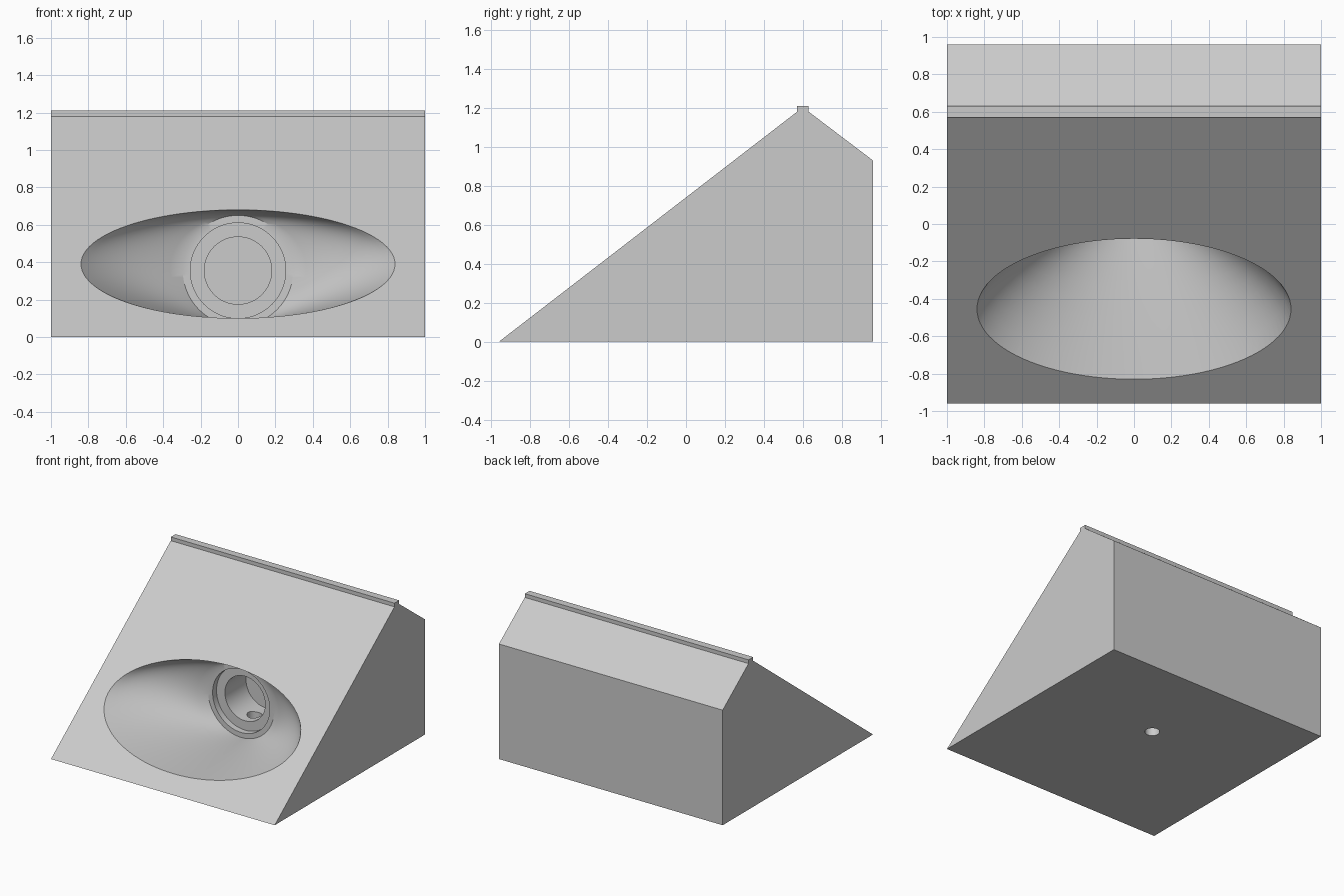
import bpy, bmesh, math
from mathutils import Vector

cube = bpy.data.objects.get("Cube")
if cube:
    bpy.data.objects.remove(cube, do_unlink=True)

SEG = 96

grey = bpy.data.materials.new("light_grey")
grey.use_nodes = True
grey.diffuse_color = (0.6, 0.6, 0.6, 1)
grey.node_tree.nodes["Principled BSDF"].inputs["Base Color"].default_value = (0.6, 0.6, 0.6, 1)


def loft(name, rings):
    """Closed solid through a series of rings with equal point counts."""
    bm = bmesh.new()
    loops = [[bm.verts.new(p) for p in ring] for ring in rings]
    for a, b in zip(loops, loops[1:]):
        for i in range(len(a)):
            j = (i + 1) % len(a)
            bm.faces.new((a[i], a[j], b[j], b[i]))
    bm.faces.new(loops[0])
    bm.faces.new(loops[-1])
    bmesh.ops.recalc_face_normals(bm, faces=bm.faces)
    mesh = bpy.data.meshes.new(name)
    bm.to_mesh(mesh)
    bm.free()
    mesh.materials.append(grey)
    obj = bpy.data.objects.new(name, mesh)
    bpy.context.collection.objects.link(obj)
    return obj


def ring(center, across, up):
    """Ellipse spanned by two half-axis vectors."""
    c, u, v = Vector(center), Vector(across), Vector(up)
    angles = [math.tau * i / SEG for i in range(SEG)]
    return [c + u * math.cos(t) + v * math.sin(t) for t in angles]


def disc(radius, y):
    return ring((0, y, 0.355), (radius, 0, 0), (0, 0, radius))


# Wedge body with the narrow ridge strip along its top
profile = [(-0.96, 0), (0.96, 0), (0.96, 0.93), (0.63, 1.18),
           (0.63, 1.21), (0.57, 1.21), (0.57, 1.18)]
body = loft("wedge_body", [[(x, y, z) for y, z in profile] for x in (-1, 1)])

# Horn: elliptical mouth on the slope, curving into a round throat
mouth = ring((0, -0.455, 0.39), (0.84, 0, 0), (0, 0.375, 0.29))
throat = disc(0.295, 0.04)
outward = Vector((0, -0.06, 0.08))
rings = [[p + outward for p in mouth]]
STEPS = 10
for k in range(STEPS + 1):
    t = k / STEPS
    section = []
    for m, e in zip(mouth, throat):
        bend = Vector((m.x, m.y, m.z)).lerp(e, 0.35)
        bend.y = m.y + (e.y - m.y) * 0.65
        section.append(m * (1 - t) ** 2 + bend * 2 * t * (1 - t) + e * t * t)
    rings.append(section)

# Stepped seat and round chamber behind the throat
rings += [disc(r, y) for r, y in
          [(0.255, 0.04), (0.255, 0.09), (0.18, 0.09), (0.18, 0.36)]]
horn = loft("horn_cutter", rings)

# Small cable hole through the floor of the chamber
hole = loft("cable_hole_cutter",
            [ring((0, 0.21, z), (0.055, 0, 0), (0, 0.055, 0)) for z in (-0.1, 0.3)])

bpy.context.view_layer.objects.active = body
body.select_set(True)
for cutter in (horn, hole):
    cutter.hide_render = True
    mod = body.modifiers.new(cutter.name, 'BOOLEAN')
    mod.operation = 'DIFFERENCE'
    mod.solver = 'EXACT'
    mod.object = cutter
    bpy.ops.object.modifier_apply(modifier=mod.name)
    bpy.data.objects.remove(cutter, do_unlink=True)

bpy.ops.object.shade_smooth_by_angle(angle=math.radians(30))
